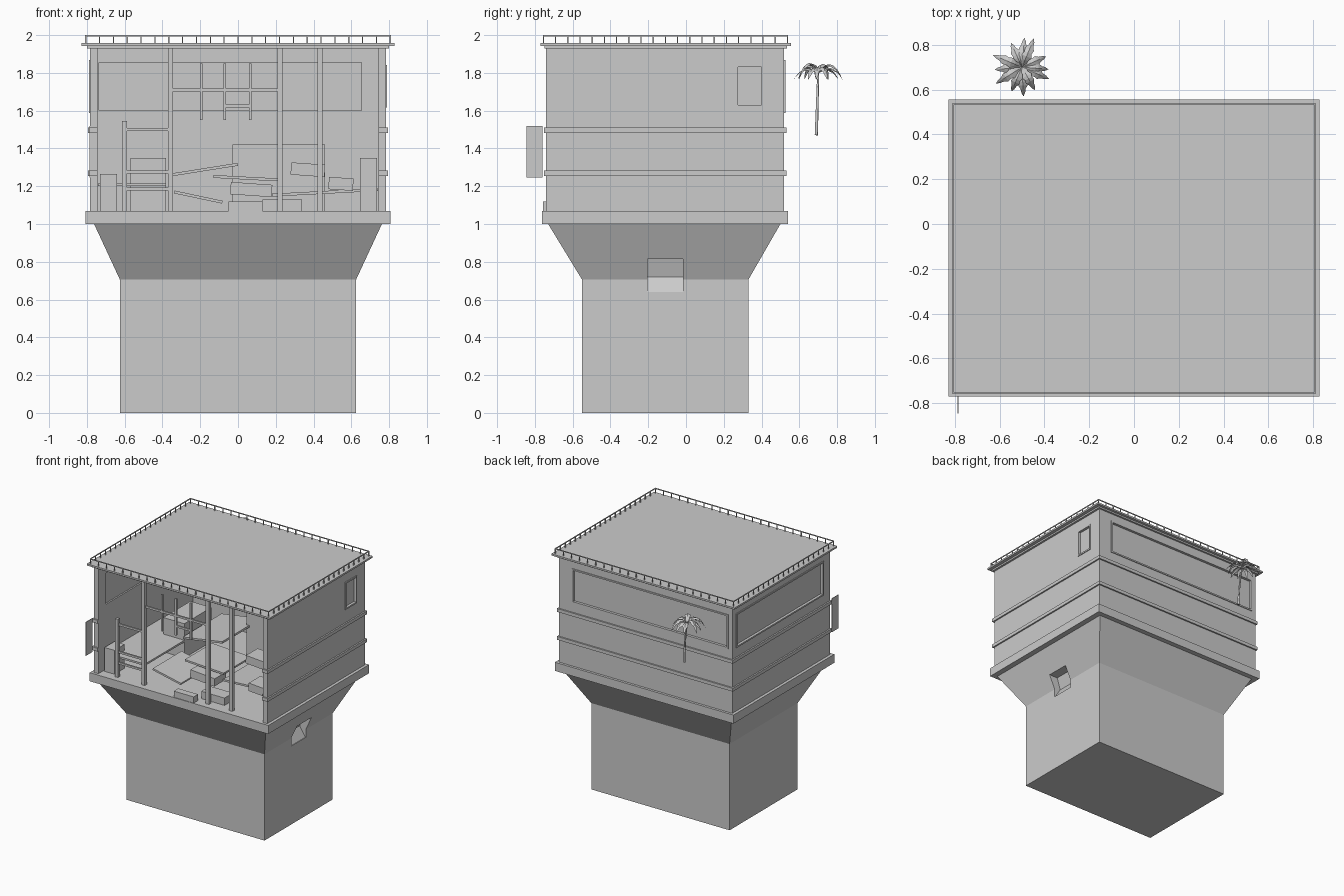
import bpy, bmesh, math, random
from mathutils import Vector

if "Cube" in bpy.data.objects:
    bpy.data.objects.remove(bpy.data.objects["Cube"])
random.seed(4)


def mesh_object(name, verts, faces):
    me = bpy.data.meshes.new(name)
    me.from_pydata(verts, [], faces)
    bm = bmesh.new()
    bm.from_mesh(me)
    bmesh.ops.recalc_face_normals(bm, faces=bm.faces)
    bm.to_mesh(me)
    bm.free()
    ob = bpy.data.objects.new(name, me)
    bpy.context.collection.objects.link(ob)
    return ob


def loft(name, rings):
    """Closed solid through rings of equal point count."""
    n = len(rings[0])
    faces = [tuple(range(n)), tuple(range(n * (len(rings) - 1), n * len(rings)))]
    for r in range(0, n * (len(rings) - 1), n):
        faces += [(r + i, r + (i + 1) % n, r + n + (i + 1) % n, r + n + i) for i in range(n)]
    return mesh_object(name, [v for ring in rings for v in ring], faces)


def rect(x0, x1, y0, y1, z):
    return [(x0, y0, z), (x1, y0, z), (x1, y1, z), (x0, y1, z)]


def box(name, x0, x1, y0, y1, z0, z1, tilt=0):
    """Box from its limits, optionally tilted about y through its centre (degrees)."""
    dx, dy, dz = (x1 - x0) / 2, (y1 - y0) / 2, (z1 - z0) / 2
    ob = loft(name, [rect(-dx, dx, -dy, dy, z) for z in (-dz, dz)])
    ob.location = (x0 + dx, y0 + dy, z0 + dz)
    ob.rotation_euler.y = math.radians(tilt)
    return ob


def cut(target, cutter):
    m = target.modifiers.new("cut", 'BOOLEAN')
    m.operation = 'DIFFERENCE'
    m.solver = 'EXACT'
    m.object = cutter
    cutter.hide_render = True
    bpy.context.view_layer.update()
    dg = bpy.context.evaluated_depsgraph_get()
    me = bpy.data.meshes.new_from_object(target.evaluated_get(dg))
    target.modifiers.clear()
    target.data = me
    bpy.data.objects.remove(cutter)


# Pedestal: straight shaft flaring out to the floor slab, with a chute niche on the right
shaft = (-0.625, 0.625, -0.55, 0.33)
pedestal = loft("pedestal", [rect(*shaft, 0), rect(*shaft, 0.705),
                             rect(-0.762, 0.762, -0.73, 0.5, 1)])
niche = [(0.62, 0.64), (0.64, 0.64), (0.8, 0.815), (0.6, 0.815), (0.57, 0.72)]
cut(pedestal, loft("chute_cutter", [[(x, y, z) for x, z in niche] for y in (-0.205, -0.017)]))

# Floor slab and roof
W, Y0, Y1, FLOOR, TOP = 0.783, -0.74, 0.52, 1.07, 1.943
box("floor_slab", -0.807, 0.807, -0.762, 0.54, 1, FLOOR)
box("roof", -0.828, 0.828, -0.77, 0.556, TOP, 1.957)
box("roof_underlip", -0.8, 0.8, -0.75, 0.535, 1.93, TOP)

# Three walls, front left open
T = 0.04
walls = {"left": box("left_wall", -W, T - W, Y0, Y1, FLOOR, TOP),
         "right": box("right_wall", W - T, W, Y0, Y1, FLOOR, TOP),
         "back": box("back_wall", T - W, W - T, Y1 - T, Y1, FLOOR, TOP)}


def on_wall(side, name, s0, s1, d0, d1, z0, z1):
    """Box placed by position along a wall and depth out of its face."""
    if side == "back":
        return box(name, s0, s1, Y1 + d0, Y1 + d1, z0, z1)
    x0, x1 = (W + d0, W + d1) if side == "right" else (-W - d1, -W - d0)
    return box(name, x0, x1, s0, s1, z0, z1)


# Windows: opening, recessed pane and a thin frame
F = 0.012
for side, a, b, z0, z1 in (("back", -0.735, 0.655, 1.6, 1.855),
                           ("left", -0.64, 0.46, 1.6, 1.855),
                           ("right", 0.275, 0.4, 1.63, 1.83)):
    cut(walls[side], on_wall(side, "window_cutter", a, b, -0.1, 0.1, z0, z1))
    on_wall(side, side + "_window_pane", a, b, -0.028, -0.015, z0, z1)
    for z in (z0 - F, z1):
        on_wall(side, side + "_window_rail", a - F, b + F, -F, F / 2, z, z + F)
    for s in (a - F, b):
        on_wall(side, side + "_window_stile", s, s + F, -F, F / 2, z0, z1)

# Moulding bands wrapping the three walls and returning at the open front
for z in (1.255, 1.483):
    for side in walls:
        ends = (-W, W) if side == "back" else (Y0 - F, Y1 + F)
        on_wall(side, side + "_band", *ends, 0, F, z, z + 0.027)
    for side in ("left", "right"):
        on_wall(side, side + "_band_return", Y0 - F, Y0, -T, 0, z, z + 0.027)

# Roof railing
t = 0.003
corners = [Vector(v) for v in rect(-0.806, 0.806, -0.755, 0.537, 1.957)]
for k, p in enumerate(corners):
    q = corners[(k + 1) % 4]
    box("railing_top", min(p.x, q.x) - t, max(p.x, q.x) + t,
        min(p.y, q.y) - t, max(p.y, q.y) + t, 1.993, 2)
    count = 20 if k % 2 else 22
    for i in range(count):
        c = p.lerp(q, i / count)
        box("railing_post", c.x - t, c.x + t, c.y - t, c.y + t, c.z, 1.993)

# Projecting panel on the front left corner
box("side_panel", -0.787, -W, -0.845, -0.76, 1.245, 1.52)

# Exposed frame along the open front
YF = -0.7


def post(x, z0, z1, w):
    box("front_post", x - w, x + w, YF - w, YF + w, z0, z1)


post(-0.6, FLOOR, 1.545, 0.013)
for x in (-0.357, 0.222, 0.434):
    post(x, FLOOR, TOP, 0.014)
for x in (-0.195, -0.07, 0.065):
    post(x, 1.55, 1.85, 0.007)
for x0, x1, levels in ((-0.6, -0.357, (1.185, 1.275, 1.5)), (-0.35, 0.22, (1.71,)),
                       (-0.07, 0.065, (1.625,))):
    for z in levels:
        box("front_beam", x0, x1, YF - 0.007, YF + 0.007, z - 0.008, z + 0.008)

# Interior plates and ramps: x range, y range, height, tilt
for x0, x1, y0, y1, z, tilt in ((-0.74, -0.38, -0.66, 0.1, 1.2, 0),
                                (-0.36, 0, -0.2, 0.3, 1.28, -9),
                                (-0.34, -0.08, -0.62, -0.25, 1.135, 12),
                                (-0.13, 0.22, -0.5, -0.15, 1.235, 3),
                                (0.18, 0.74, -0.45, 0.1, 1.16, -3)):
    box("floor_plate", x0, x1, y0, y1, z, z + 0.015, tilt)

# Interior blocks standing on the floor: x range, y range, top
for x0, x1, y0, y1, top in ((-0.73, -0.64, -0.68, -0.55, 1.265),
                            (-0.57, -0.38, -0.15, 0.2, 1.35),
                            (-0.03, 0.46, 0.15, 0.48, 1.42),
                            (0.645, 0.735, -0.6, -0.45, 1.35),
                            (0.13, 0.34, -0.66, -0.55, 1.13),
                            (-0.05, 0.13, -0.757, -0.7, 1.12)):
    box("floor_block", x0, x1, y0, y1, FLOOR, top)

# Raised blocks: x range, y start, base height
for x0, x1, y, z in ((-0.04, 0.18, -0.56, 1.15), (0.28, 0.46, -0.3, 1.255),
                     (0.48, 0.61, -0.55, 1.18)):
    box("raised_block", x0, x1, y, y + 0.15, z, z + 0.065, 4)

# Palm trunk: gently leaning, tapering tube
trunk = bpy.data.curves.new("palm_trunk", 'CURVE')
trunk.dimensions = '3D'
trunk.bevel_depth = 0.008
trunk.bevel_resolution = 1
trunk.use_fill_caps = True
sp = trunk.splines.new('POLY')
sp.points.add(3)
for i, p in enumerate(sp.points):
    u = i / 3
    p.co = (-0.47 - 0.03 * u * u, 0.69 + 0.01 * u, 1.47 + 0.33 * u, 1)
    p.radius = 1.1 - 0.4 * u
bpy.context.collection.objects.link(bpy.data.objects.new("palm_trunk", trunk))

# Palm fronds: folded, saw-edged leaves arching out of the crown
crown = Vector((-0.5, 0.7, 1.8))
for k in range(12):
    a = math.tau * k / 12 + random.uniform(-0.15, 0.15)
    out, side = Vector((math.cos(a), math.sin(a), 0)), Vector((-math.sin(a), math.cos(a), 0))
    length, lift = random.uniform(0.115, 0.145), random.uniform(0.08, 0.22)
    verts, faces = [], []
    for i in range(9):
        u = i / 8
        c = crown + out * length * u
        c.z += lift * u - (lift + 0.035) * u ** 2.2
        w = 0.024 * max(0.02, math.sin(math.pi * (0.08 + 0.92 * u))) * (1 if i % 2 else 0.72)
        drop = Vector((0, 0, -0.45 * w))
        verts += [c + side * w + drop, c, c - side * w + drop]
    for j in range(0, 24, 3):
        faces += [(j, j + 1, j + 4, j + 3), (j + 1, j + 2, j + 5, j + 4)]
    mesh_object("palm_frond", verts, faces)
